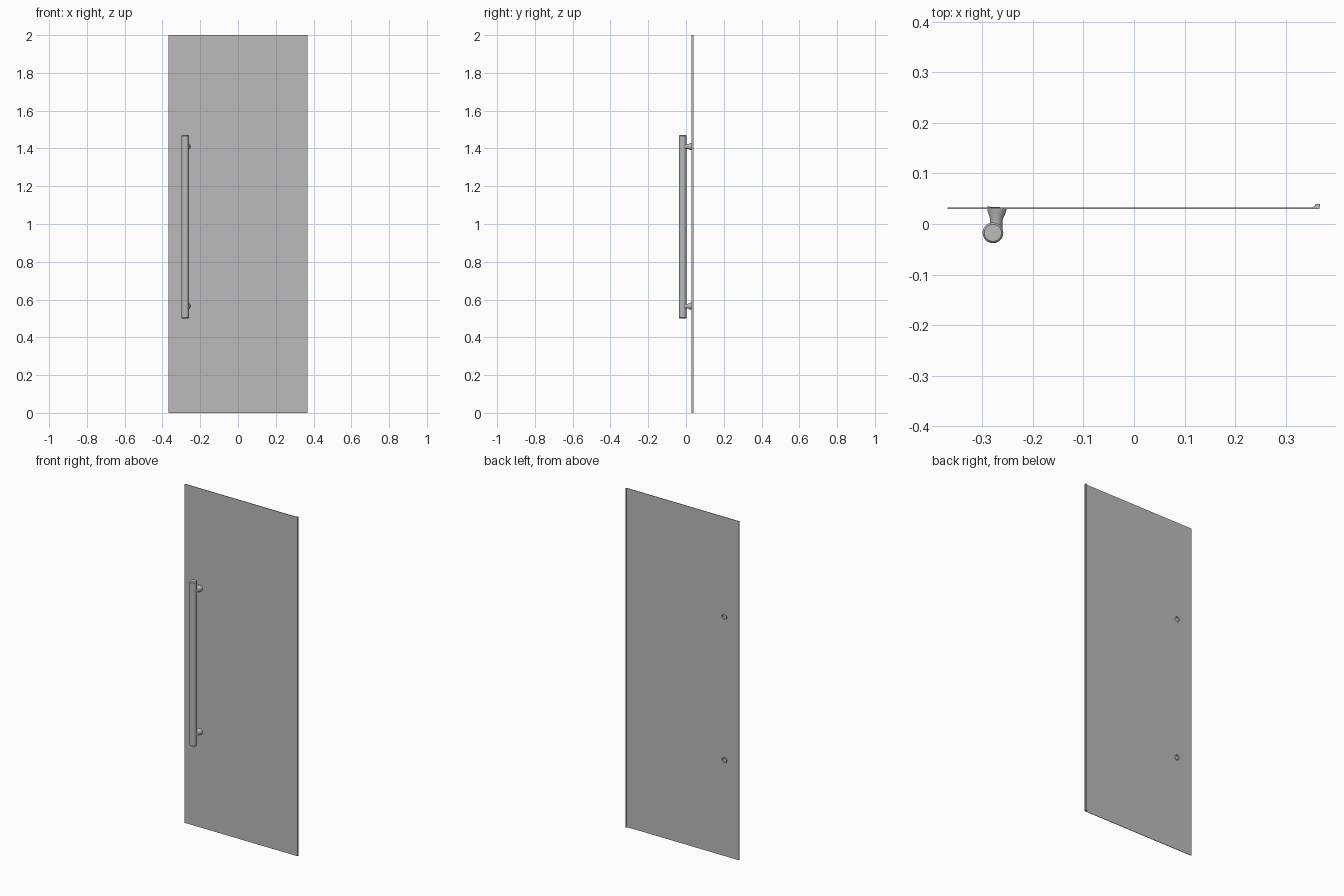
import bpy, bmesh
from mathutils import Vector

cube = bpy.data.objects.get("Cube")
if cube:
    bpy.data.objects.remove(cube)

grey = bpy.data.materials.new("satin grey")
grey.use_nodes = True
colour = (0.5, 0.5, 0.5, 1)
grey.diffuse_color = colour
grey.node_tree.nodes["Principled BSDF"].inputs["Base Color"].default_value = colour


def finish(name, bm, smooth=False):
    bmesh.ops.recalc_face_normals(bm, faces=bm.faces)
    mesh = bpy.data.meshes.new(name)
    bm.to_mesh(mesh)
    bm.free()
    mesh.materials.append(grey)
    obj = bpy.data.objects.new(name, mesh)
    bpy.context.collection.objects.link(obj)
    if smooth:
        bpy.ops.object.select_all(action='DESELECT')
        obj.select_set(True)
        bpy.context.view_layer.objects.active = obj
        bpy.ops.object.shade_smooth_by_angle(angle=0.6)
    return obj


def extrude_profile(name, points, z0, z1):
    """Extrude an outline in x, y along the height."""
    bm = bmesh.new()
    face = bm.faces.new([bm.verts.new((x, y, z0)) for x, y in points])
    new = bmesh.ops.extrude_face_region(bm, geom=[face])["geom"]
    verts = [v for v in new if isinstance(v, bmesh.types.BMVert)]
    bmesh.ops.translate(bm, verts=verts, vec=(0, 0, z1 - z0))
    return finish(name, bm)


def lathe(name, start, axis, rings, sides=24):
    """Closed round part from (distance, radius) rings along an axis."""
    bm = bmesh.new()
    axis = Vector(axis).normalized()
    turn = axis.to_track_quat('Z', 'Y').to_matrix().to_4x4()
    loops = []
    for d, r in rings:
        ring = bmesh.ops.create_circle(bm, segments=sides, radius=r)["verts"]
        bmesh.ops.transform(bm, matrix=turn, verts=ring)
        bmesh.ops.translate(bm, verts=ring, vec=Vector(start) + axis * d)
        loops.append(ring)
    for a, b in zip(loops, loops[1:]):
        for i in range(sides):
            j = (i + 1) % sides
            bm.faces.new((a[i], a[j], b[j], b[i]))
    bm.faces.new(loops[0])
    bm.faces.new(loops[-1])
    return finish(name, bm, True)


# Door sheet with two round holes behind the handle posts
panel = extrude_profile("door_panel", [(-0.369, 0.0295), (0.36, 0.0295),
                                       (0.36, 0.0325), (-0.369, 0.0325)], 0, 2)
post_x, post_heights = -0.271, (0.565, 1.41)
for z in post_heights:
    cutter = lathe("hole_cutter", (post_x, 0.02, z), (0, 1, 0), [(0, 0.016), (0.03, 0.016)])
    cutter.hide_render = True
    cutter.hide_set(True)
    cut = panel.modifiers.new("hole", 'BOOLEAN')
    cut.object = cutter
    cut.solver = 'EXACT'

# Hinge-side seal: a sloped lip ending in a small square bead
extrude_profile("edge_seal", [(0.35, 0.0315), (0.3595, 0.0295), (0.367, 0.0295),
                              (0.368, 0.04), (0.36, 0.04), (0.358, 0.036)], 0, 2)

# Pull bar with softened ends
lathe("handle_bar", (-0.279, -0.0175, 0.5), (0, 0, 1),
      [(0, 0.017), (0.004, 0.0205), (0.966, 0.0205), (0.97, 0.017)])

# Flared posts with a recessed socket at the back
for side, z in zip(("lower", "upper"), post_heights):
    lathe(side + "_handle_post", (-0.273, -0.008, z), (0.002, 0.04, 0),
          [(0, 0.0125), (0.018, 0.0125), (0.032, 0.018), (0.038, 0.019),
           (0.0415, 0.019), (0.0415, 0.014), (0.034, 0.013)])
